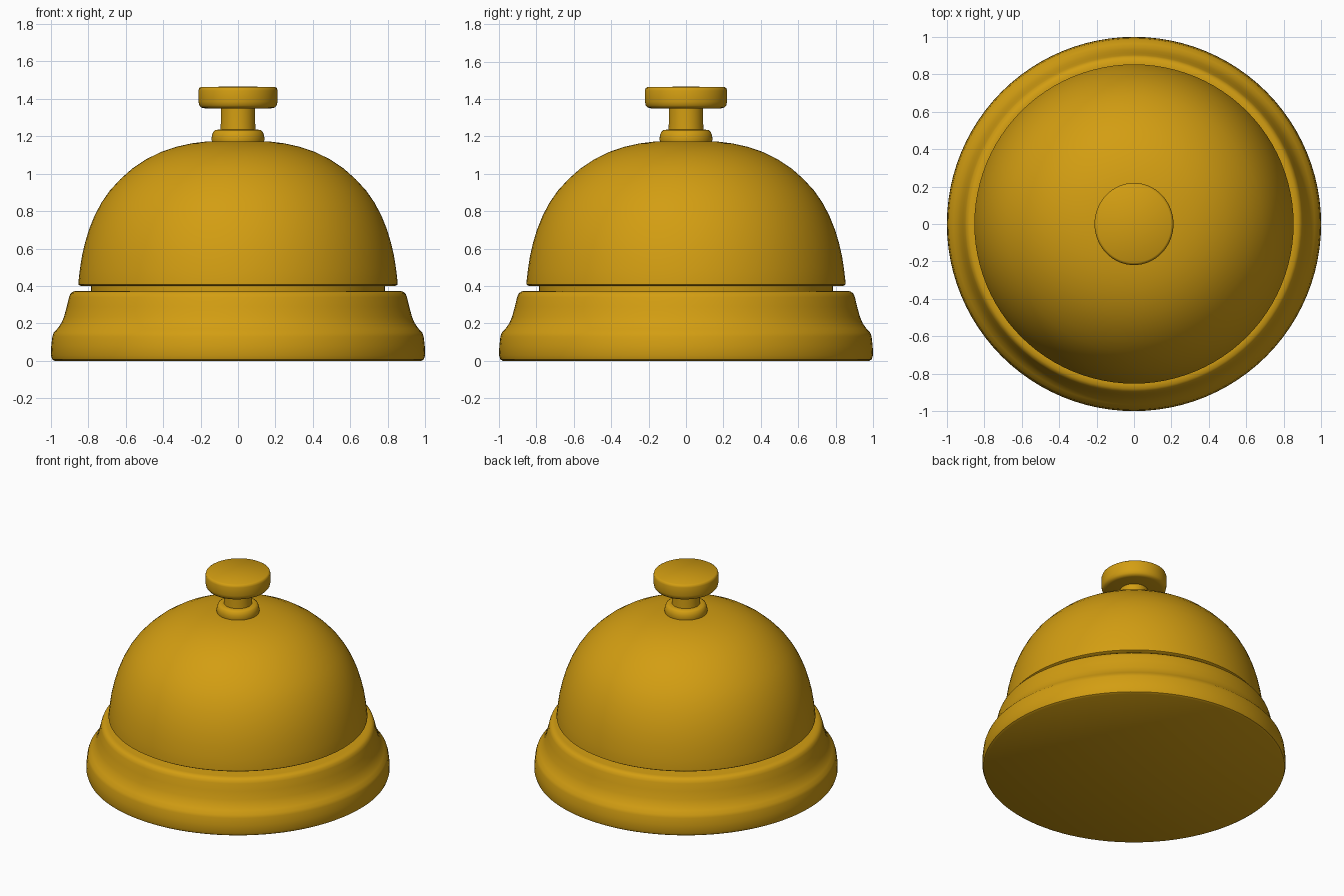
import bpy, math

brass = bpy.data.materials.new("golden_brass")
brass.diffuse_color = (0.65, 0.34, 0.006, 1.0)


def lathe(name, profile, segments=96, scale_y=1.0, angle=40):
    """Revolve (radius, z) points, listed bottom to top, around z; both ends close on the axis."""
    verts, rings = [], []
    for r, z in profile:
        n = 1 if r == 0 else segments
        rings.append(list(range(len(verts), len(verts) + n)))
        for i in range(n):
            a = 2 * math.pi * i / segments
            verts.append((r * math.cos(a), r * math.sin(a) * scale_y, z))
    faces = []
    for lo, hi in zip(rings, rings[1:]):
        for i in range(segments):
            j = (i + 1) % segments
            if len(lo) == 1:
                faces.append((lo[0], hi[j], hi[i]))
            elif len(hi) == 1:
                faces.append((lo[i], lo[j], hi[0]))
            else:
                faces.append((lo[i], lo[j], hi[j], hi[i]))
    mesh = bpy.data.meshes.new(name)
    mesh.from_pydata(verts, [], faces)
    mesh.materials.append(brass)
    mesh.polygons.foreach_set("use_smooth", [True] * len(mesh.polygons))
    mesh.set_sharp_from_angle(angle=math.radians(angle))
    obj = bpy.data.objects.new(name, mesh)
    bpy.context.collection.objects.link(obj)
    return obj


# Stepped, flared foot
lathe("base", [(0, 0), (0.98, 0), (0.993, 0.008), (1.0, 0.03), (0.998, 0.08), (0.992, 0.13),
               (0.985, 0.15), (0.965, 0.172), (0.945, 0.2), (0.93, 0.235), (0.915, 0.29),
               (0.903, 0.34), (0.895, 0.36), (0.88, 0.371), (0.86, 0.374), (0, 0.374)])

# Recessed ring between foot and bell
lathe("neck_ring", [(0, 0.36), (0.785, 0.36), (0.785, 0.41), (0, 0.41)])

# Bell dome
lathe("bell_dome", [(0, 0.4), (0.84, 0.4), (0.853, 0.408), (0.853, 0.42), (0.845, 0.49),
                    (0.834, 0.56), (0.818, 0.63), (0.797, 0.70), (0.767, 0.775), (0.73, 0.845),
                    (0.685, 0.91), (0.63, 0.97), (0.565, 1.028), (0.49, 1.078), (0.41, 1.117),
                    (0.33, 1.144), (0.25, 1.162), (0.17, 1.172), (0, 1.178)])

# Collar at the top of the dome
lathe("collar", [(0, 1.165), (0.138, 1.165), (0.142, 1.185), (0.139, 1.205), (0.132, 1.225),
                 (0.12, 1.234), (0.1, 1.236), (0, 1.236)], 64)

# Plunger stem
lathe("stem", [(0, 1.22), (0.094, 1.22), (0.092, 1.27), (0.092, 1.36), (0, 1.36)], 48)

# Push button
lathe("push_button", [(0, 1.35), (0.18, 1.35), (0.197, 1.354), (0.207, 1.366), (0.211, 1.385),
                      (0.211, 1.445), (0.207, 1.458), (0.198, 1.464), (0, 1.466)], 64, scale_y=1.04)
